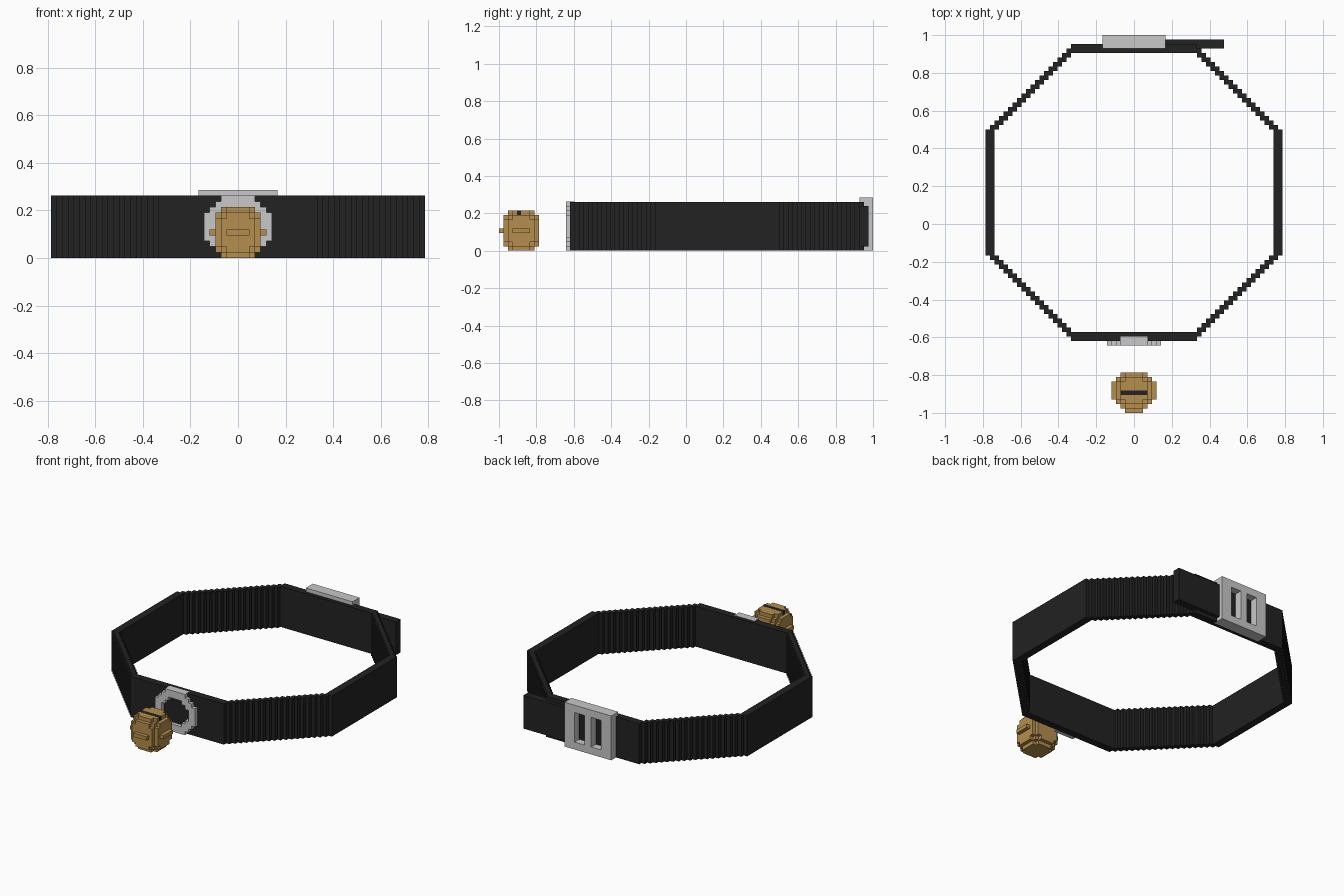
import bpy, bmesh
from mathutils import Matrix, Vector

cube = bpy.data.objects.get("Cube")
if cube:
    bpy.data.objects.remove(cube)

U = 1 / 42      # one block
LIFT = 0.04     # small offset, in blocks, that keeps touching colours apart


def material(name, rgb):
    m = bpy.data.materials.new(name)
    m.use_nodes = True
    m.diffuse_color = (*rgb, 1)
    m.node_tree.nodes["Principled BSDF"].inputs["Base Color"].default_value = (*rgb, 1)
    return m


BLACK = material("black_leather", (0.016, 0.016, 0.017))
SILVER = material("silver_metal", (0.58, 0.58, 0.58))
GOLD = material("gold_metal", (0.46, 0.27, 0.075))


def blocks(name, mat, boxes):
    """One object from boxes given in blocks as (x0, x1, y0, y1, z0, z1)."""
    bm = bmesh.new()
    for x0, x1, y0, y1, z0, z1 in boxes:
        lo, hi = Vector((x0, y0, z0)) * U, Vector((x1, y1, z1)) * U
        place = Matrix.Translation((lo + hi) / 2) @ Matrix.Diagonal((*(hi - lo), 1))
        bmesh.ops.create_cube(bm, size=1, matrix=place)
    mesh = bpy.data.meshes.new(name)
    bm.to_mesh(mesh)
    bm.free()
    mesh.materials.append(mat)
    ob = bpy.data.objects.new(name, mesh)
    bpy.context.collection.objects.link(ob)
    return ob


# Octagonal strap: straight panels and stepped diagonals around a centre
CY, R, HALF, TALL = 7, 33, 14, 11
blocks("front_strap", BLACK, [(-HALF, HALF, CY - R, CY - R + 2, 0, TALL)])
blocks("back_strap", BLACK, [
    (-HALF, HALF, CY + R - 2, CY + R - 1, 0, TALL),
    (-HALF, HALF, CY + R - 1, CY + R, LIFT, TALL)])
for side, name in ((1, "left_strap"), (-1, "right_strap")):
    xs = sorted((side * (R - 2), side * R))
    blocks(name, BLACK, [(*xs, CY - HALF, CY + HALF, 0, TALL)])
    for end, where in ((1, "back"), (-1, "front")):
        steps = []
        for k in range(R - HALF - 1):
            x = sorted((side * (HALF + k), side * (HALF + k + 1)))
            y = sorted((CY + end * (R - 3 - k), CY + end * (R - 1 - k)))
            steps.append((*x, *y, 0, TALL))
        blocks(f"{where}_{name}_steps", BLACK, steps)

# Loose strap end past the buckle
blocks("strap_tail", BLACK, [(6, 20, 39, 41, 1, 10)])

# Buckle frame with two slots
blocks("buckle", SILVER, [
    (-7, 7, 39, 42, 10, 12), (-7, 7, 39, 42, 0, 2),
    (-7, -4, 39, 42, 2, 10), (-1, 1, 39, 42, 2, 10), (4, 7, 39, 42, 2, 10)])

# Front ring, row by row: outer half width and hole half width
rows = [(3, 0), (4, 0), (5, 2), (6, 3), (6, 4), (6, 4)]
ring = []
for z in range(TALL):
    outer, hole = rows[min(z, TALL - 1 - z)]
    for s in (-1, 1):
        ring.append((*sorted((s * hole, s * outer)), -27, -26, z, z + 1))
ring.append((-3, 3, -27, -25, 10, TALL + LIFT))
blocks("front_ring", SILVER, ring)

# Rounded bell hanging in front, with nubs around its middle
BY = -37
shell = [(4, 3, 2), (3, 4, 2), (4, 2, 1), (2, 4, 1), (3, 3, 1), (3, 2, 0), (2, 3, 0)]
blocks("bell", GOLD, [(-x, x, BY - y, BY + y, z, 9 - z) for x, y, z in shell])
blocks("bell_nubs", GOLD, [(-5, 5, BY - 2, BY + 2, 4, 5), (-2, 2, BY - 5, BY, 4, 5)])
blocks("bell_slit", BLACK, [(-3 - LIFT, 3 + LIFT, BY - 1, BY, 8, 9 + LIFT)])
